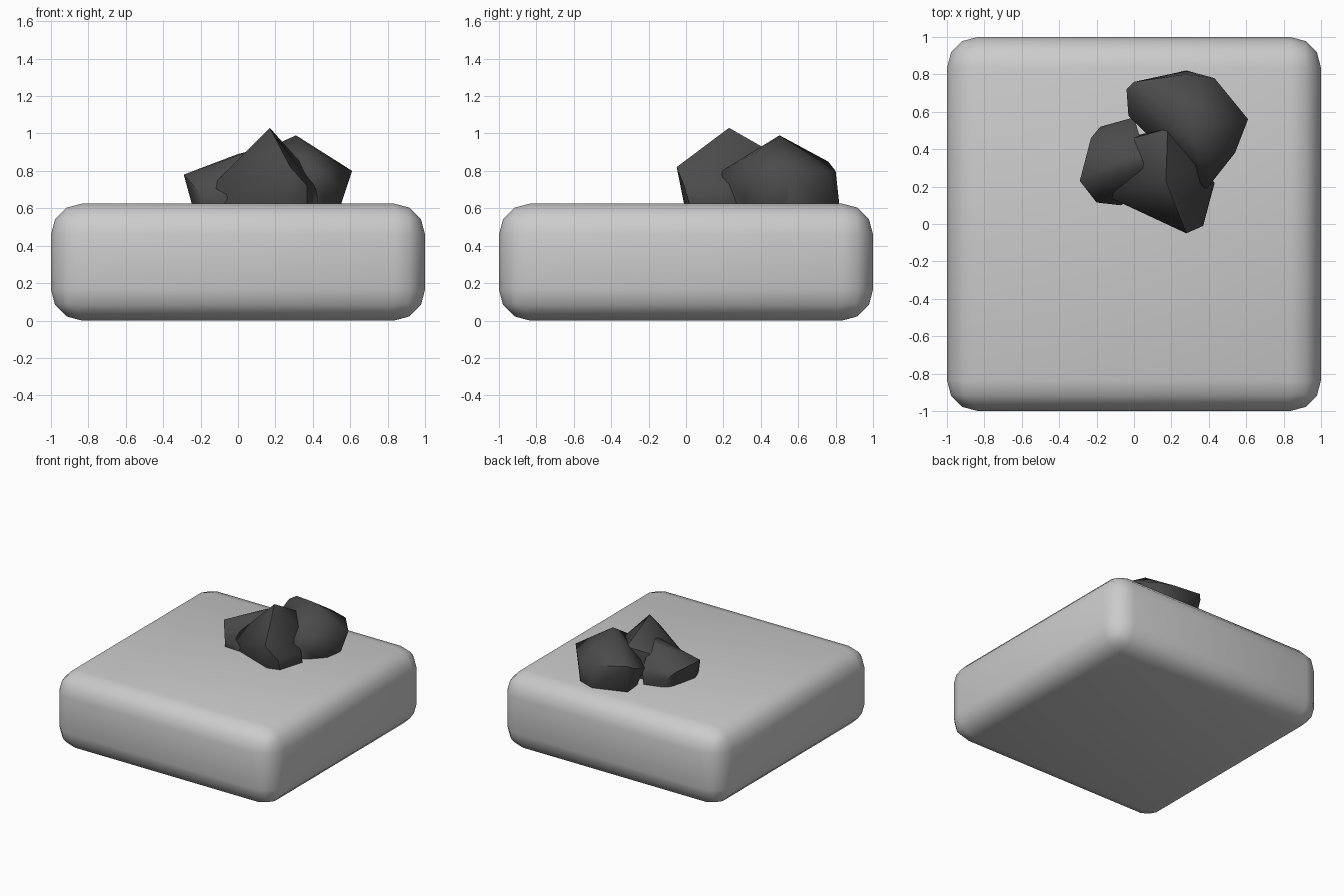
import bpy, bmesh, math
from mathutils import Vector

if "Cube" in bpy.data.objects:
    bpy.data.objects.remove(bpy.data.objects["Cube"])

dark = bpy.data.materials.new("dark_stone")
dark.diffuse_color = (0.07, 0.07, 0.07, 1)
dark.use_nodes = True
dark.node_tree.nodes["Principled BSDF"].inputs["Base Color"].default_value = dark.diffuse_color

# Rounded square slab
bpy.ops.mesh.primitive_cube_add(size=1, location=(0, 0, 0.3125))
slab = bpy.context.object
slab.name = "slab"
slab.scale = (2, 2, 0.625)
bpy.ops.object.transform_apply(location=False, rotation=False, scale=True)
bev = slab.modifiers.new("rounded_edges", 'BEVEL')
bev.width = 0.165
bev.segments = 3
bpy.ops.object.modifier_apply(modifier=bev.name)
bpy.ops.object.shade_smooth()


def rock(name, points, sink):
    """Chiselled boulder: hull of its corners plus a tapered foot buried in the slab."""
    bm = bmesh.new()
    centre = sum((Vector(p) for p in points), Vector()) / len(points)
    for p in points:
        bm.verts.new(p)
        if p[2] < 0.66:
            bm.verts.new((centre.x + (p[0] - centre.x) * 0.75,
                          centre.y + (p[1] - centre.y) * 0.75, sink))
    res = bmesh.ops.convex_hull(bm, input=bm.verts[:])
    loose = {g for g in res["geom_interior"] + res["geom_unused"]
             if isinstance(g, bmesh.types.BMVert)}
    bmesh.ops.delete(bm, geom=list(loose), context='VERTS')
    bmesh.ops.recalc_face_normals(bm, faces=bm.faces[:])
    me = bpy.data.meshes.new(name)
    bm.to_mesh(me)
    bm.free()
    me.materials.append(dark)
    ob = bpy.data.objects.new(name, me)
    bpy.context.collection.objects.link(ob)
    bpy.ops.object.select_all(action='DESELECT')
    ob.select_set(True)
    bpy.context.view_layer.objects.active = ob
    bpy.ops.object.shade_smooth_by_angle(angle=math.radians(50))


# Peaked boulder at the front
rock("front_rock", [
    (0.17, 0.23, 1.03), (0.28, -0.05, 0.82), (0.37, -0.01, 0.72),
    (-0.17, 0.16, 0.69), (0.0, 0.46, 0.84), (0.18, 0.51, 0.87),
    (0.33, 0.32, 0.85), (0.42, 0.20, 0.70),
    (-0.08, 0.12, 0.62), (0.27, -0.01, 0.62), (0.37, 0.02, 0.62),
    (0.43, 0.22, 0.62), (0.2, 0.5, 0.62), (-0.1, 0.45, 0.62)], 0.45)

# Lower boulder on the left
rock("left_rock", [
    (-0.29, 0.23, 0.78), (-0.23, 0.46, 0.75), (-0.18, 0.52, 0.70),
    (0.0, 0.57, 0.76), (0.0, 0.38, 0.89), (0.08, 0.3, 0.91),
    (-0.20, 0.115, 0.68), (-0.07, 0.10, 0.66),
    (-0.23, 0.22, 0.62), (-0.2, 0.12, 0.62), (-0.17, 0.46, 0.62),
    (0.0, 0.55, 0.62), (0.1, 0.2, 0.62)], 0.45)

# Boulder at the back right
rock("back_rock", [
    (0.31, 0.50, 0.99), (0.61, 0.56, 0.80), (0.43, 0.78, 0.78),
    (0.28, 0.80, 0.80), (0.0, 0.76, 0.85), (-0.04, 0.72, 0.83),
    (-0.03, 0.58, 0.78), (0.43, 0.38, 0.90), (0.39, 0.19, 0.80),
    (0.35, 0.20, 0.73), (0.54, 0.38, 0.72), (0.45, 0.30, 0.65),
    (0.55, 0.53, 0.62), (0.53, 0.40, 0.62), (0.42, 0.77, 0.62),
    (0.28, 0.82, 0.62), (0.02, 0.73, 0.62), (0.05, 0.58, 0.62)], 0.45)
